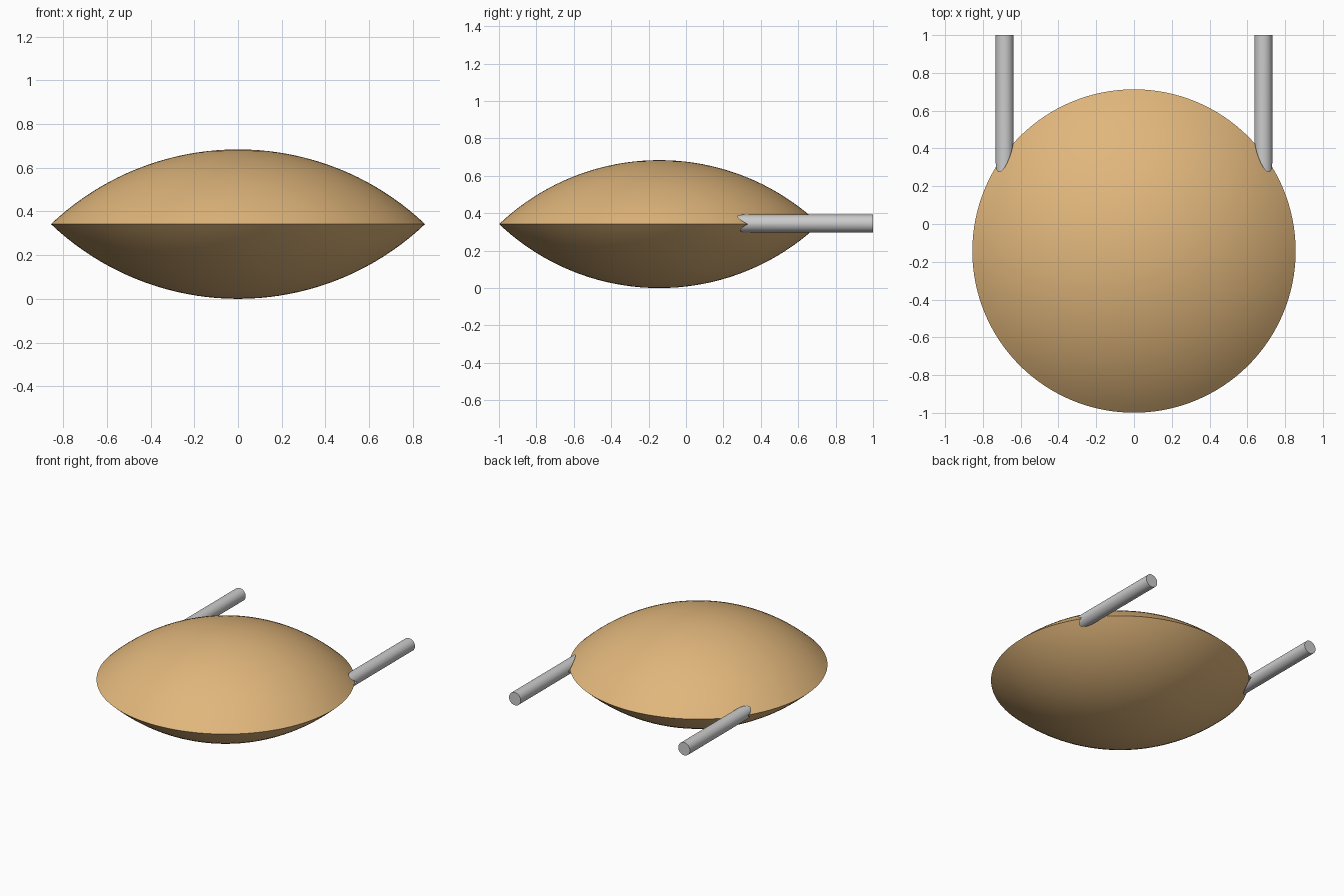
import bpy, bmesh, math
from mathutils import Vector

if "Cube" in bpy.data.objects:
    bpy.data.objects.remove(bpy.data.objects["Cube"])

CENTRE = (0, -0.143, 0.342)
RIM, DEPTH = 0.856, 0.342


def select_only(ob):
    bpy.ops.object.select_all(action='DESELECT')
    ob.select_set(True)
    bpy.context.view_layer.objects.active = ob


def make_lens(name, scale=1.0):
    # Circular arc from bottom pole through the rim to the top pole, spun round
    a, h, n = RIM * scale, DEPTH * scale, 20
    R = (a * a + h * h) / (2 * h)
    half = math.asin(a / R)
    lower = [(R * math.sin(half * i / n), R - h - R * math.cos(half * i / n)) for i in range(n + 1)]
    points = lower + [(r, -z) for r, z in reversed(lower[:-1])]
    bm = bmesh.new()
    verts = [bm.verts.new((r, 0, z)) for r, z in points]
    edges = [bm.edges.new(p) for p in zip(verts, verts[1:])]
    bmesh.ops.spin(bm, geom=verts + edges, cent=(0, 0, 0), axis=(0, 0, 1),
                   angle=math.tau, steps=128, use_duplicate=False)
    bmesh.ops.remove_doubles(bm, verts=bm.verts, dist=1e-4)
    bmesh.ops.recalc_face_normals(bm, faces=bm.faces)
    me = bpy.data.meshes.new(name)
    bm.to_mesh(me)
    bm.free()
    ob = bpy.data.objects.new(name, me)
    ob.location = CENTRE
    bpy.context.collection.objects.link(ob)
    return ob


# Lens-shaped body
body = make_lens("lens_body")
tan = bpy.data.materials.new("tan")
tan.diffuse_color = (0.75, 0.47, 0.2, 1)
tan.use_nodes = True
tan.node_tree.nodes["Principled BSDF"].inputs["Base Color"].default_value = tan.diffuse_color
body.data.materials.append(tan)
select_only(body)
bpy.ops.object.shade_smooth_by_angle(angle=math.radians(30))

# Slightly larger lens that trims the rod ends
cutter = make_lens("rod_cutter", 1.018)

# Two parallel rods with ends coped to the body
for side, x in (("left", -0.685), ("right", 0.685)):
    bpy.ops.mesh.primitive_cylinder_add(vertices=48, radius=0.047, depth=0.9,
                                        location=(x, 0.55, 0.345),
                                        rotation=(math.pi / 2, 0, 0))
    rod = bpy.context.object
    rod.name = side + "_rod"
    cut = rod.modifiers.new("cope", 'BOOLEAN')
    cut.operation = 'DIFFERENCE'
    cut.solver = 'EXACT'
    cut.object = cutter
    select_only(rod)
    bpy.ops.object.modifier_apply(modifier=cut.name)
    # Keep only the outer piece in case a sliver remains inside
    bm = bmesh.new()
    bm.from_mesh(rod.data)
    stray = [v for v in bm.verts if (rod.matrix_world @ v.co).y < 0.2]
    bmesh.ops.delete(bm, geom=stray, context='VERTS')
    bm.to_mesh(rod.data)
    bm.free()
    bpy.ops.object.shade_smooth_by_angle(angle=math.radians(30))

bpy.data.objects.remove(cutter)
